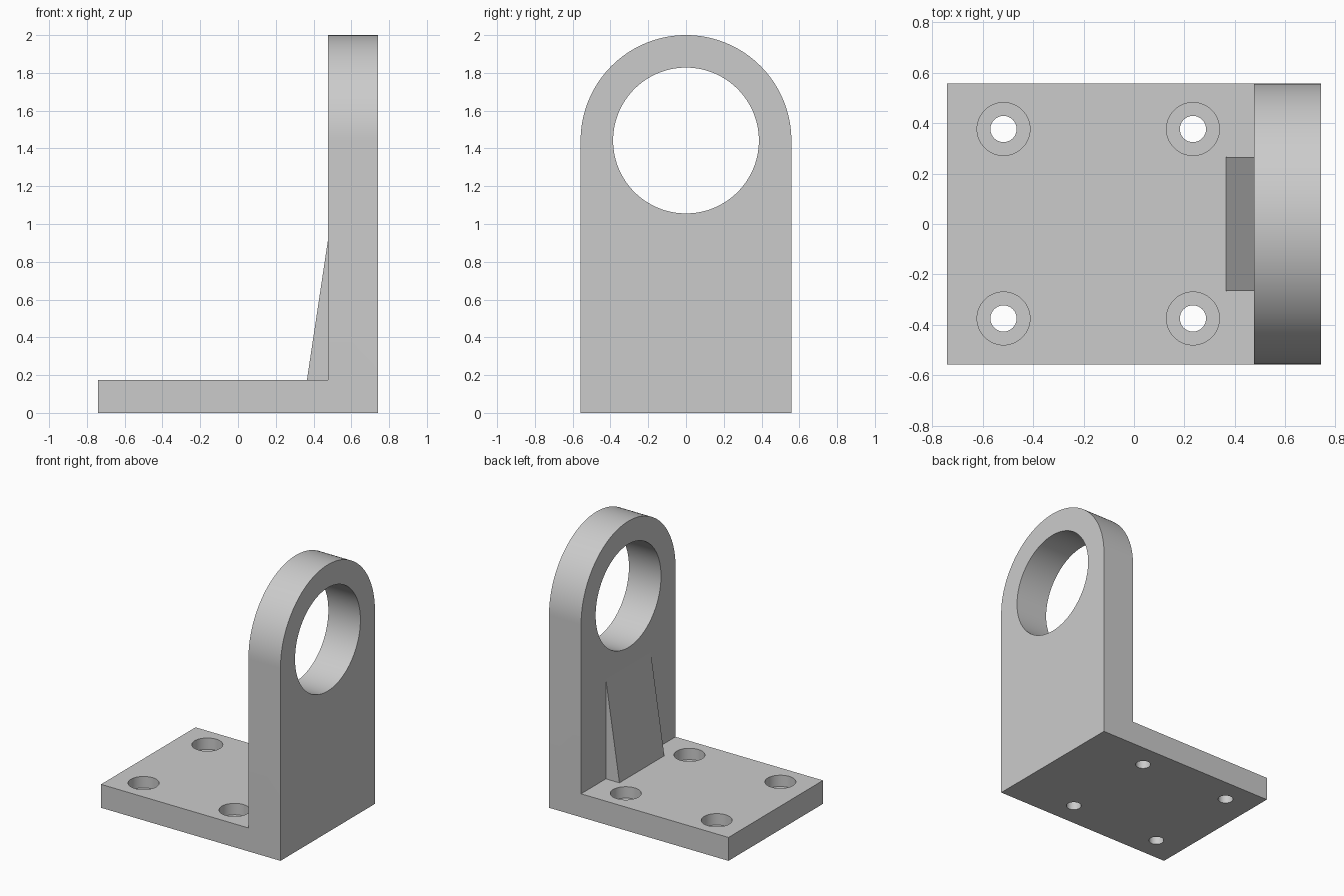
import bpy, bmesh, math
from mathutils import Vector

if "Cube" in bpy.data.objects:
    bpy.data.objects.remove(bpy.data.objects["Cube"])

grey = bpy.data.materials.new("light_grey")
grey.diffuse_color = (0.6, 0.6, 0.6, 1)
grey.use_nodes = True
grey.node_tree.nodes["Principled BSDF"].inputs["Base Color"].default_value = grey.diffuse_color


def prism(name, points, direction):
    """Extrude a closed loop of 3D points along a vector."""
    bm = bmesh.new()
    face = bm.faces.new([bm.verts.new(p) for p in points])
    top = bmesh.ops.extrude_face_region(bm, geom=[face], use_keep_orig=True)
    moved = [g for g in top["geom"] if isinstance(g, bmesh.types.BMVert)]
    bmesh.ops.translate(bm, verts=moved, vec=Vector(direction))
    bmesh.ops.recalc_face_normals(bm, faces=bm.faces)
    mesh = bpy.data.meshes.new(name)
    bm.to_mesh(mesh)
    bm.free()
    mesh.materials.append(grey)
    obj = bpy.data.objects.new(name, mesh)
    bpy.context.collection.objects.link(obj)
    return obj


def combine(target, tool, operation):
    """Apply a boolean and discard the tool."""
    mod = target.modifiers.new("bool", 'BOOLEAN')
    mod.operation, mod.object, mod.solver = operation, tool, 'EXACT'
    bpy.context.view_layer.objects.active = target
    bpy.ops.object.modifier_apply(modifier=mod.name)
    bpy.data.objects.remove(tool)


def ring(radius, n, start=0.0, sweep=2 * math.pi, closed=True):
    steps = n if closed else n + 1
    return [(radius * math.cos(start + sweep * i / n),
             radius * math.sin(start + sweep * i / n)) for i in range(steps)]


L, W, T = 0.742, 0.558, 0.175      # half length, half width, plate thickness
FACE, AXIS = 0.477, 1.442          # inner face of upright, bore height

# Upright plate with a rounded top
arch = [(y, AXIS + z) for y, z in ring(W, 64, 0, math.pi, closed=False)]
outline = [(-W, 0), (W, 0)] + arch
bracket = prism("bracket", [(FACE, y, z) for y, z in outline], (L - FACE, 0, 0))

# Base plate
base = prism("base_plate", [(-L, -W, 0), (FACE + 0.1, -W, 0),
                            (FACE + 0.1, W, 0), (-L, W, 0)], (0, 0, T))
combine(bracket, base, 'UNION')

# Sloping stiffener wedge
side = [(0.365, T), (FACE, 0.92), (0.55, 0.92), (0.55, 0.1), (0.365, 0.1)]
wedge = prism("wedge", [(x, -0.265, z) for x, z in side], (0, 0.53, 0))
combine(bracket, wedge, 'UNION')

# Large bore
bore = prism("bore_cutter", [(0.3, y, AXIS + z) for y, z in ring(0.386, 128)], (0.6, 0, 0))
combine(bracket, bore, 'DIFFERENCE')

# Four counterbored screw holes
for cx in (-0.518, 0.234):
    for cy in (-0.375, 0.377):
        for radius, bottom in ((0.105, T - 0.085), (0.052, -0.1)):
            hole = prism("hole_cutter", [(cx + x, cy + y, bottom) for x, y in ring(radius, 96)],
                         (0, 0, 0.3 - bottom))
            combine(bracket, hole, 'DIFFERENCE')

# Smooth curved walls, crisp edges (the wedge meets the upright at a shallow angle)
bpy.ops.object.select_all(action='DESELECT')
bracket.select_set(True)
bpy.context.view_layer.objects.active = bracket
bpy.ops.object.shade_smooth_by_angle(angle=math.radians(5))
